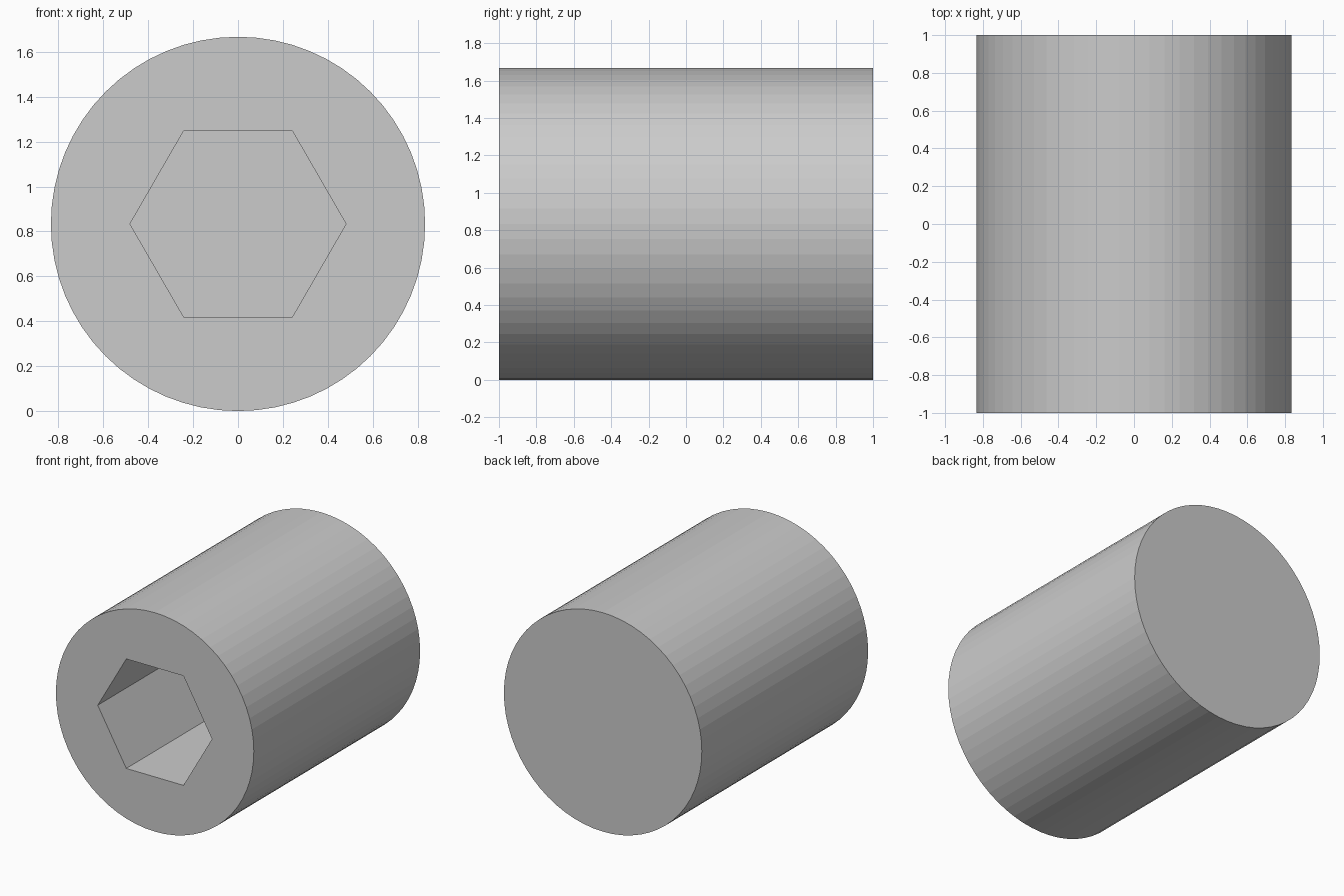
import bpy
from math import pi, cos

if "Cube" in bpy.data.objects:
    bpy.data.objects.remove(bpy.data.objects["Cube"])

R = 5 / 6             # body radius
HEX = R / 2 / cos(pi / 6)  # socket corner radius
DEPTH = 1.0           # socket depth


def rod(name, sides, radius, y0, y1, spin=0):
    """Prism lying along the y axis."""
    bpy.ops.mesh.primitive_cylinder_add(
        vertices=sides, radius=radius, depth=y1 - y0,
        location=(0, (y0 + y1) / 2, R), rotation=(pi / 2, spin, 0))
    ob = bpy.context.object
    ob.name = name
    return ob


# hexagonal socket cutter, corners pointing left and right
cutter = rod("socket_cutter", 6, HEX, -1.2, -1 + DEPTH, pi / 6)
cutter.hide_render = True

# cylindrical body with the blind socket in its front face
body = rod("set_screw_body", 64, R, -1, 1)
cut = body.modifiers.new("hex_socket", 'BOOLEAN')
cut.operation = 'DIFFERENCE'
cut.solver = 'EXACT'
cut.object = cutter
bpy.ops.object.modifier_apply(modifier=cut.name)
bpy.data.objects.remove(cutter, do_unlink=True)
